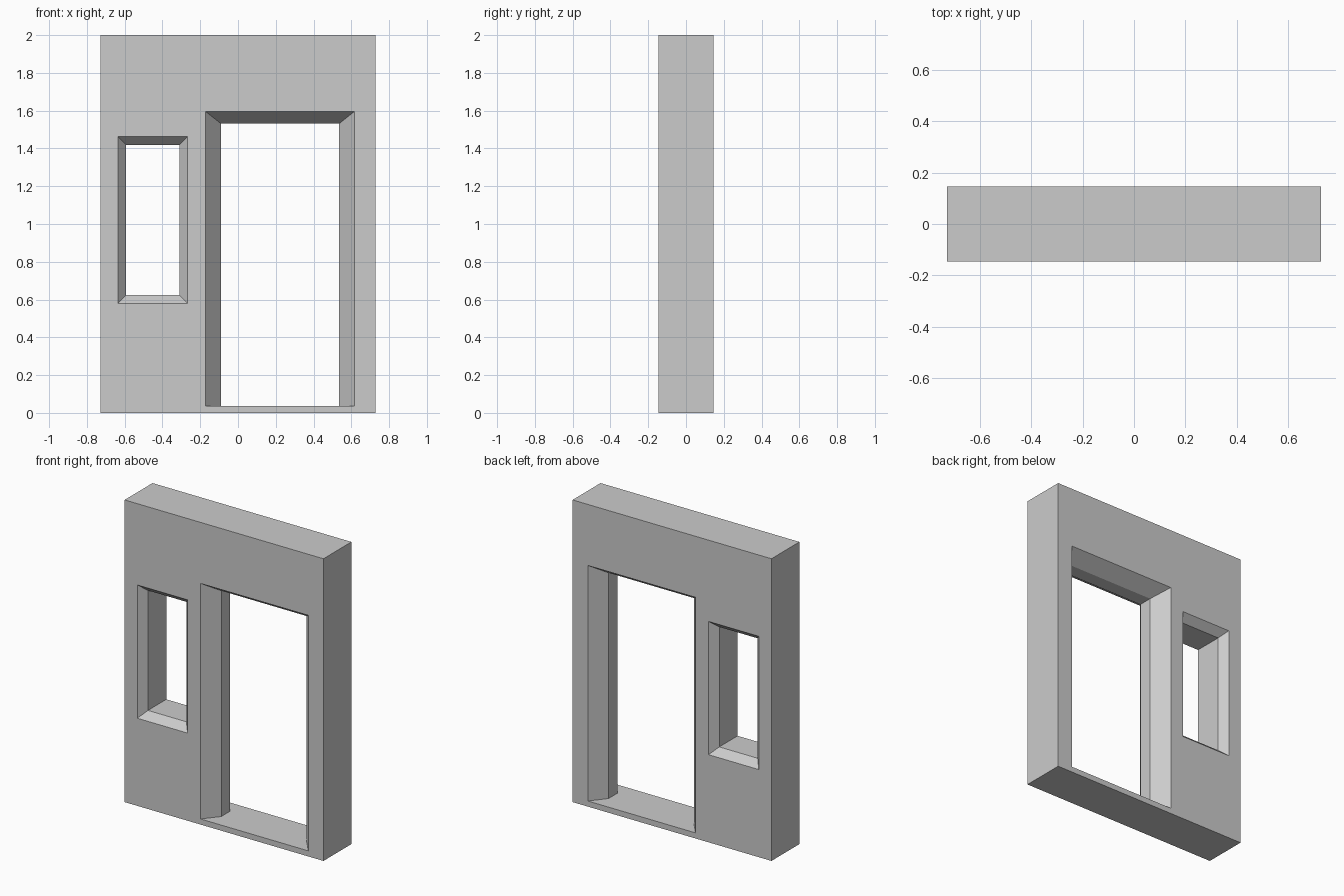
import bpy
import bmesh

default = bpy.data.objects.get("Cube")
if default:
    bpy.data.objects.remove(default, do_unlink=True)

HALF_W, HALF_D, HEIGHT = 0.728, 0.146, 2.0

plaster = bpy.data.materials.new("grey_plaster")
plaster.use_nodes = True
grey = (0.6, 0.6, 0.6, 1)
plaster.diffuse_color = grey
plaster.node_tree.nodes["Principled BSDF"].inputs["Base Color"].default_value = grey


def loft(name, sections):
    """Closed solid through rectangles (y, left, right, bottom, top)."""
    bm = bmesh.new()
    rings = [[bm.verts.new(p) for p in ((a, y, b), (c, y, b), (c, y, d), (a, y, d))]
             for y, a, c, b, d in sections]
    for r, s in zip(rings, rings[1:]):
        for i in range(4):
            j = (i + 1) % 4
            bm.faces.new((r[i], r[j], s[j], s[i]))
    bm.faces.new(rings[0])
    bm.faces.new(rings[-1])
    bmesh.ops.recalc_face_normals(bm, faces=bm.faces)
    mesh = bpy.data.meshes.new(name)
    bm.to_mesh(mesh)
    bm.free()
    mesh.materials.append(plaster)
    obj = bpy.data.objects.new(name, mesh)
    bpy.context.collection.objects.link(obj)
    return obj


def cut_opening(wall, name, outer, inner, splay):
    """Cut a through opening whose edges splay outwards on both faces."""
    neck = HALF_D - splay
    cutter = loft(name, [(-HALF_D - 0.1, *outer), (-HALF_D, *outer),
                         (-neck, *inner), (neck, *inner),
                         (HALF_D, *outer), (HALF_D + 0.1, *outer)])
    cutter.hide_render = True
    mod = wall.modifiers.new(name, "BOOLEAN")
    mod.operation = "DIFFERENCE"
    mod.solver = "EXACT"
    mod.object = cutter
    bpy.context.view_layer.objects.active = wall
    bpy.ops.object.modifier_apply(modifier=mod.name)
    bpy.data.objects.remove(cutter, do_unlink=True)


# Wall slab
slab = (-HALF_W, HALF_W, 0, HEIGHT)
wall = loft("wall", [(-HALF_D, *slab), (HALF_D, *slab)])

# Doorway with a level threshold
cut_opening(wall, "doorway", (-0.172, 0.617, 0.037, 1.596),
            (-0.09, 0.535, 0.037, 1.531), 0.1)

# Window, splayed on all four sides
cut_opening(wall, "window", (-0.635, -0.267, 0.58, 1.462),
            (-0.592, -0.311, 0.624, 1.418), 0.05)
